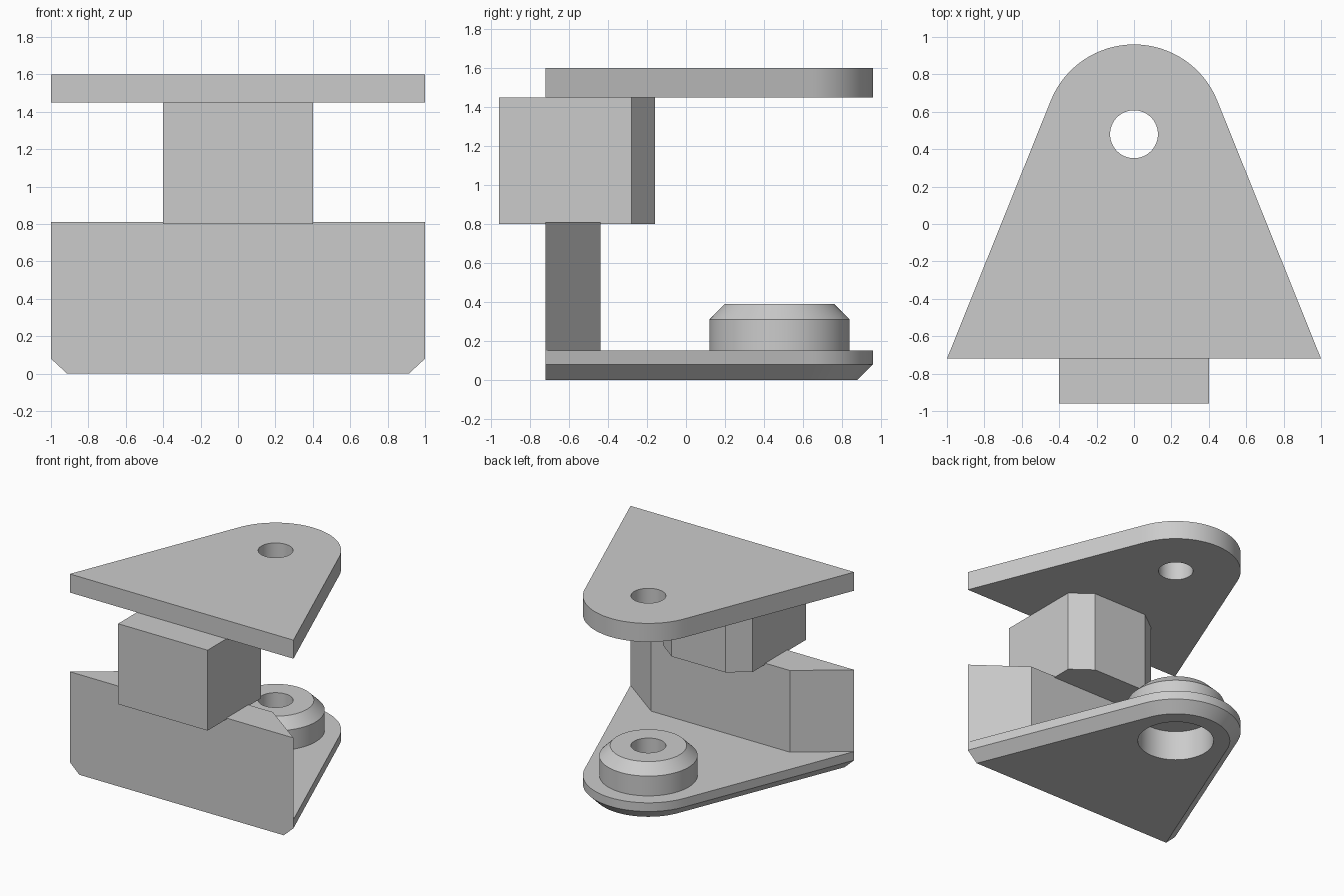
import bpy
import bmesh
from math import acos, atan2, cos, hypot, pi, sin

if "Cube" in bpy.data.objects:
    bpy.data.objects.remove(bpy.data.objects["Cube"], do_unlink=True)

grey = bpy.data.materials.new("plain_grey")
grey.use_nodes = True
grey.diffuse_color = (0.6, 0.6, 0.6, 1)
grey.node_tree.nodes["Principled BSDF"].inputs["Base Color"].default_value = (0.6, 0.6, 0.6, 1)

# Plate outline: a round end about the pivot, tangent sides and a straight front
PIVOT_Y = 0.48
ROUND = 0.48
FRONT = 1.2  # distance from the pivot to the front edge
TANGENT = acos(ROUND / hypot(1, FRONT)) - atan2(FRONT, 1)


def sweep_angles(radius):
    """Directions from the pivot, with samples on the outline's corners."""
    corner_x = (radius + FRONT * sin(TANGENT)) / cos(TANGENT)
    corner = atan2(FRONT, corner_x)
    stops = [TANGENT, pi - TANGENT, pi + corner, 2 * pi - corner, 2 * pi + TANGENT]
    angles = []
    for start, end, steps in zip(stops, stops[1:], (32, 14, 16, 14)):
        angles += [start + (end - start) * i / steps for i in range(steps)]
    return angles


def circle(radius, z):
    return [(radius * cos(a), PIVOT_Y + radius * sin(a), z) for a in sweep_angles(ROUND)]


def teardrop(radius, z):
    """Round end plus the nearest straight edge in every other direction."""
    edges = ((TANGENT, radius), (pi - TANGENT, radius), (-pi / 2, FRONT))
    points = []
    for a in sweep_angles(radius):
        reach = radius
        if not TANGENT <= a <= pi - TANGENT:
            reach = min(d / cos(a - n) for n, d in edges if cos(a - n) > 0.001)
        points.append((reach * cos(a), PIVOT_Y + reach * sin(a), z))
    return points


def finish(name, bm):
    bmesh.ops.recalc_face_normals(bm, faces=bm.faces)
    mesh = bpy.data.meshes.new(name)
    bm.to_mesh(mesh)
    bm.free()
    mesh.materials.append(grey)
    obj = bpy.data.objects.new(name, mesh)
    bpy.context.collection.objects.link(obj)
    bpy.ops.object.select_all(action="DESELECT")
    obj.select_set(True)
    bpy.context.view_layer.objects.active = obj
    bpy.ops.object.shade_smooth_by_angle(angle=pi / 6)


def ring_solid(name, loops):
    """Join the loops in order, the last back to the first."""
    bm = bmesh.new()
    rings = [[bm.verts.new(p) for p in loop] for loop in loops]
    for a, b in zip(rings, rings[1:] + rings[:1]):
        for i in range(len(a)):
            j = (i + 1) % len(a)
            bm.faces.new((a[i], a[j], b[j], b[i]))
    finish(name, bm)


def mirrored_prism(name, half, bottom, top):
    """Extrude a plan given by its +x half, front to back."""
    plan = half + [(-x, y) for x, y in reversed(half)]
    bm = bmesh.new()
    base = bm.faces.new([bm.verts.new((x, y, bottom)) for x, y in plan])
    extruded = bmesh.ops.extrude_face_region(bm, geom=[base], use_keep_orig=True)["geom"]
    verts = [v for v in extruded if isinstance(v, bmesh.types.BMVert)]
    bmesh.ops.translate(bm, verts=verts, vec=(0, 0, top - bottom))
    finish(name, bm)


# Upper plate with its pin hole
ring_solid("upper_plate", [
    teardrop(ROUND, 1.45), teardrop(ROUND, 1.6), circle(0.128, 1.6), circle(0.128, 1.45),
])

# Lower plate with chamfered underside, raised boss and stepped bore
ring_solid("lower_plate_and_boss", [
    teardrop(0.4, 0), teardrop(ROUND, 0.08), teardrop(ROUND, 0.15),
    circle(0.36, 0.15), circle(0.36, 0.31), circle(0.28, 0.39),
    circle(0.128, 0.39), circle(0.128, 0.24), circle(0.28, 0.24), circle(0.28, 0),
])

# Front wall and the block that carries the upper plate
mirrored_prism("front_wall", [(1, -0.72), (0.62, -0.44)], 0.15, 0.81)
mirrored_prism("support_block", [(0.4, -0.96), (0.4, -0.28), (0.24, -0.16)], 0.8, 1.45)
